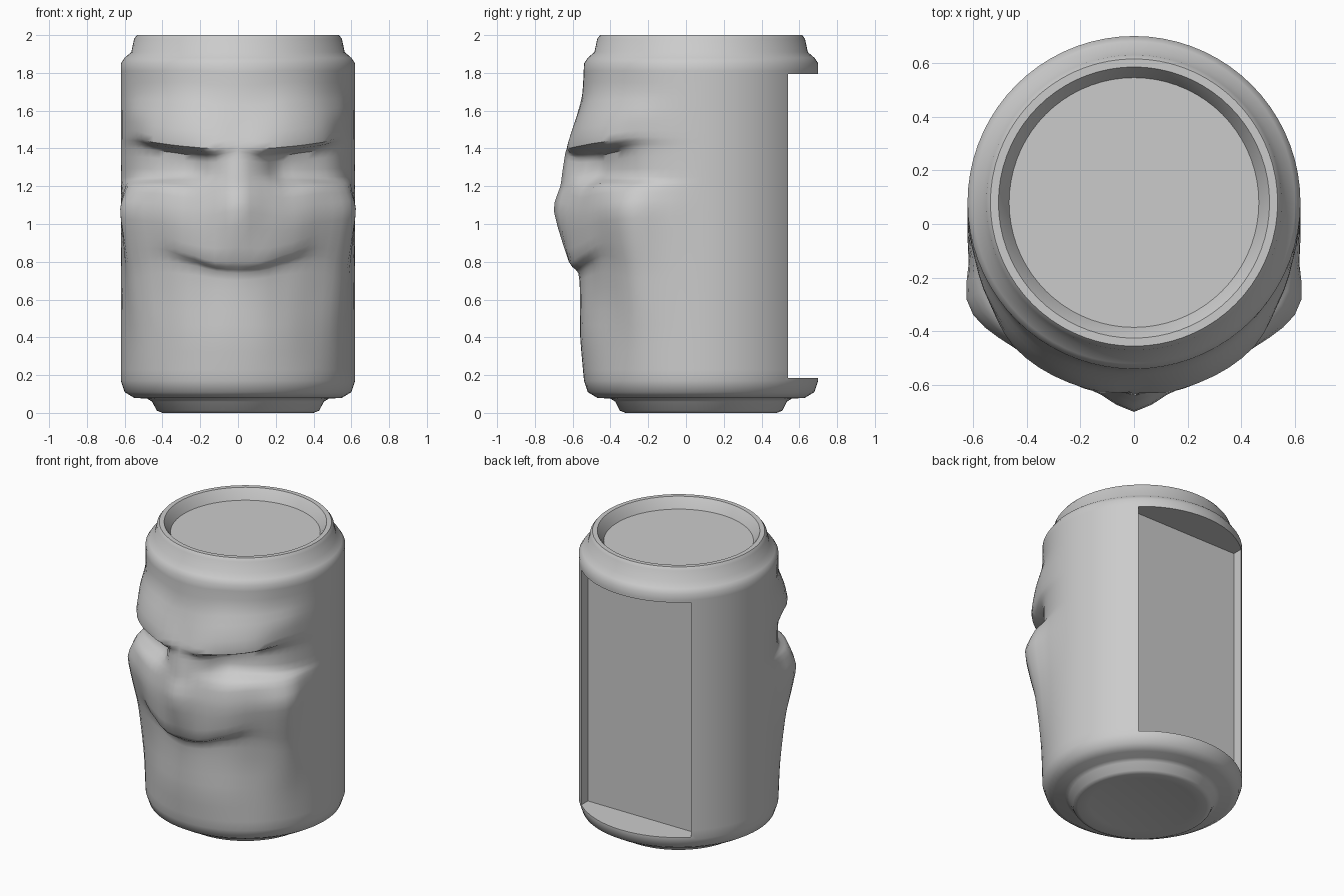
import bpy, bmesh, math

if "Cube" in bpy.data.objects:
    bpy.data.objects.remove(bpy.data.objects["Cube"])

CY, R = 0.08, 0.62            # can axis (y) and wall radius
SIDES, SUB = 72, 3

# Can wall sections as (radius, z): foot below the face, rim above it
FOOT = [(0.33, 0.015), (0.40, 0.0), (0.43, 0.012), (0.455, 0.06), (0.48, 0.075),
        (0.55, 0.08), (0.60, 0.11)]
RIM = [(0.60, 1.88), (0.565, 1.91), (0.55, 1.98), (0.535, 2.0), (0.505, 2.0),
       (0.485, 1.97), (0.465, 1.93)]

# Face profiles: degrees from the front -> (z, bulge) at the same landmarks:
# chin, fold, under lip, lip, cheek, cheek top, socket low, socket high, brow, brow top, forehead
FACE = {
    0:  [(.40, .02), (.60, .02), (.74, .03), (.80, .08), (1.07, .16), (1.20, .125),
         (1.27, .115), (1.37, .10), (1.42, .085), (1.53, .05), (1.68, .01)],
    10: [(.40, .02), (.60, .015), (.75, .02), (.80, .08), (1.05, .105), (1.20, .08),
         (1.27, .06), (1.35, .05), (1.40, .10), (1.52, .065), (1.68, .01)],
    22: [(.40, .01), (.60, .0), (.78, .005), (.84, .06), (1.03, .08), (1.18, .05),
         (1.26, -.04), (1.36, -.04), (1.41, .09), (1.54, .07), (1.70, .01)],
    38: [(.40, .0), (.60, .0), (.80, .02), (.90, .05), (1.06, .08), (1.20, .055),
         (1.25, -.03), (1.38, -.04), (1.43, .08), (1.56, .06), (1.70, .01)],
    57: [(.40, .01), (.60, .03), (.76, .05), (.90, .08), (1.08, .11), (1.20, .06),
         (1.25, .0), (1.40, .0), (1.46, .03), (1.58, .03), (1.70, .0)],
}
FACE[72] = [(z, d * 0.25) for z, d in FACE[57]]
FACE[88] = [(z, 0.0) for z, d in FACE[57]]
KEYS = sorted(FACE)


def spline(a, b, c, d, t):
    """Gentle Catmull-Rom between b and c."""
    m0, m1 = (c - a) * 0.35, (d - b) * 0.35
    return ((2*t**3 - 3*t*t + 1) * b + (t**3 - 2*t*t + t) * m0
            + (3*t*t - 2*t**3) * c + (t**3 - t*t) * m1)


def landmarks(deg):
    """Blend the two neighbouring face profiles at an angle."""
    deg = min(deg, KEYS[-1] - 1e-6)
    i = max(k for k in range(len(KEYS) - 1) if KEYS[k] <= deg)
    t = (deg - KEYS[i]) / (KEYS[i + 1] - KEYS[i])
    quad = [FACE[KEYS[abs(i - 1)]], FACE[KEYS[i]], FACE[KEYS[i + 1]],
            FACE[KEYS[min(i + 2, len(KEYS) - 1)]]]
    mid = [tuple(spline(*(q[k][n] for q in quad), t) for n in (0, 1)) for k in range(11)]
    return [(0.17, 0.0)] + mid + [(1.85, 0.0)]


def column(deg):
    """Full (radius, z) section at an angle."""
    p = landmarks(deg)
    out = []
    for i in range(len(p) - 1):
        quad = [p[max(i - 1, 0)], p[i], p[i + 1], p[min(i + 2, len(p) - 1)]]
        for s in range(SUB):
            z, d = (spline(*(q[n] for q in quad), s / SUB) for n in (0, 1))
            out.append((R + d, z))
    return FOOT + out + [(R, 1.85)] + RIM


# Can body with sculpted front
bm = bmesh.new()
cols = []
for i in range(SIDES):
    a = 360 * i / SIDES
    th = math.radians(a)
    cols.append([bm.verts.new((r * math.sin(th), CY - r * math.cos(th), z))
                 for r, z in column(min(a, 360 - a))])
for i in range(SIDES):
    c, n = cols[i], cols[(i + 1) % SIDES]
    for k in range(len(c) - 1):
        bm.faces.new((c[k], n[k], n[k + 1], c[k + 1]))
bm.faces.new([c[0] for c in reversed(cols)])
bm.faces.new([c[-1] for c in cols])
bmesh.ops.recalc_face_normals(bm, faces=bm.faces)
mesh = bpy.data.meshes.new("can_body")
bm.to_mesh(mesh)
bm.free()
body = bpy.data.objects.new("can_body", mesh)
bpy.context.collection.objects.link(body)
grey = bpy.data.materials.new("plain grey")
grey.diffuse_color = (0.6, 0.6, 0.6, 1)
grey.use_nodes = True
grey.node_tree.nodes["Principled BSDF"].inputs["Base Color"].default_value = grey.diffuse_color
mesh.materials.append(grey)

# Rectangular recess in the back
bpy.ops.mesh.primitive_cube_add(size=1, location=(0, 0.72, 0.99))
cutter = bpy.context.object
cutter.name = "back_recess_cutter"
cutter.scale = (0.83, 0.50, 1.61)
cutter.hide_render = True
cutter.data.materials.append(grey)
mod = body.modifiers.new("back_recess", 'BOOLEAN')
mod.operation, mod.solver, mod.object = 'DIFFERENCE', 'EXACT', cutter
bpy.ops.object.select_all(action='DESELECT')
bpy.context.view_layer.objects.active = body
body.select_set(True)
bpy.ops.object.modifier_apply(modifier=mod.name)
bpy.data.objects.remove(cutter)
bpy.ops.object.shade_smooth_by_angle(angle=math.radians(50))
